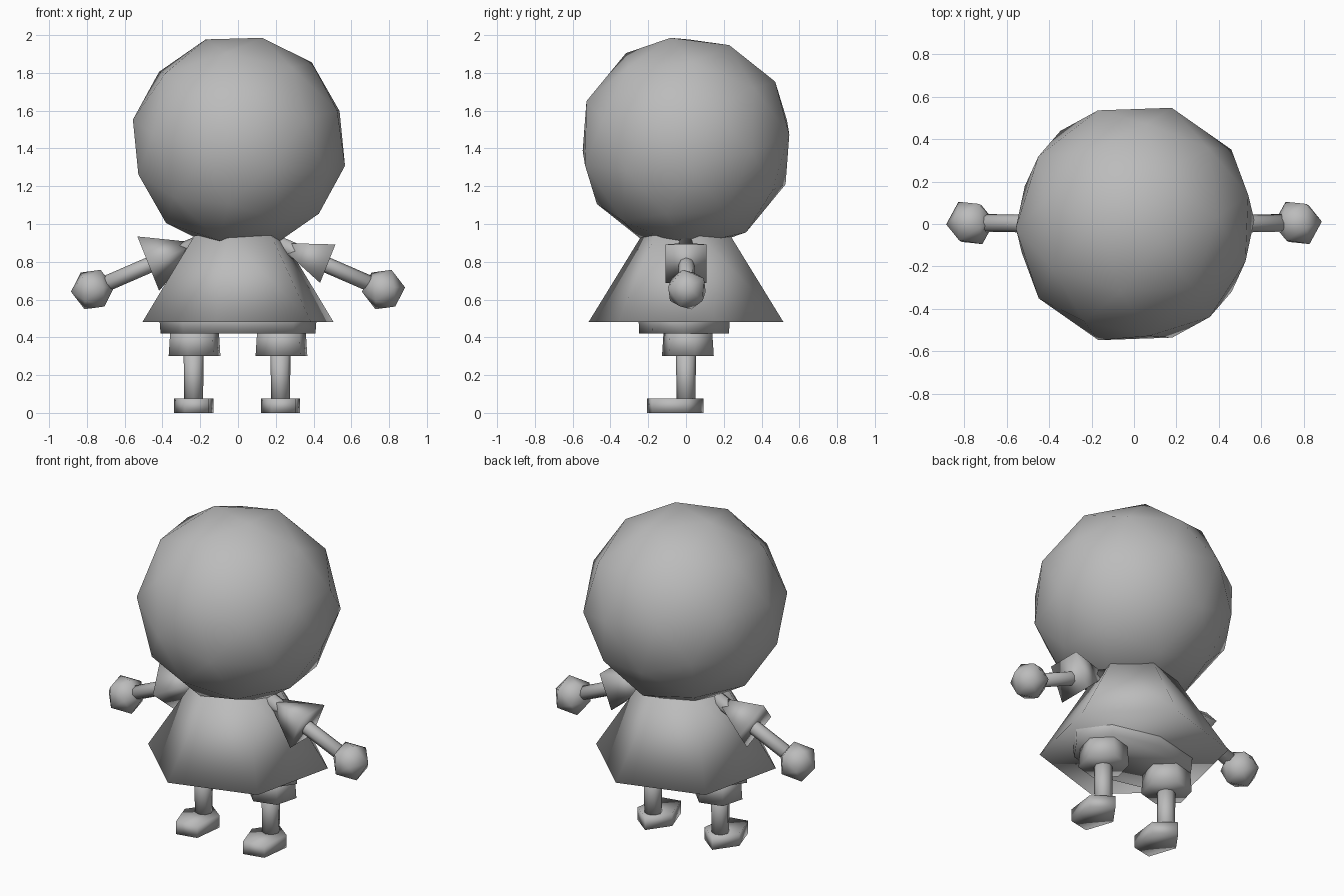
import bpy
import bmesh
from math import radians
from mathutils import Matrix, Vector

if "Cube" in bpy.data.objects:
    bpy.data.objects.remove(bpy.data.objects["Cube"], do_unlink=True)

GREY = (0.5, 0.5, 0.5, 1)
grey = bpy.data.materials.new("plain grey")
grey.use_nodes = True
grey.diffuse_color = GREY
grey.node_tree.nodes["Principled BSDF"].inputs["Base Color"].default_value = GREY


def finish(name, bm):
    """Turn a bmesh into a smooth grey object."""
    for face in bm.faces:
        face.smooth = True
    mesh = bpy.data.meshes.new(name)
    bm.to_mesh(mesh)
    bm.free()
    mesh.materials.append(grey)
    obj = bpy.data.objects.new(name, mesh)
    bpy.context.collection.objects.link(obj)
    return obj


def ball(name, centre, radius, detail, turn=(0, 0, 0)):
    bm = bmesh.new()
    bmesh.ops.create_icosphere(bm, subdivisions=detail, radius=radius)
    for angle, axis in zip(turn, "XYZ"):
        bm.transform(Matrix.Rotation(radians(angle), 4, axis))
    bm.transform(Matrix.Translation(centre))
    return finish(name, bm)


def taper(name, start, end, r_start, r_end, sides, turn=0, squash=(1, 1)):
    """Capped prism or cone running from start to end."""
    start, end = Vector(start), Vector(end)
    axis = end - start
    bm = bmesh.new()
    bmesh.ops.create_cone(bm, cap_ends=True, segments=sides, radius1=r_start,
                          radius2=r_end, depth=axis.length)
    # Put the first corner on local +x, then turn
    first = max(bm.verts, key=lambda v: v.co.xy.length).co
    bm.transform(Matrix.Rotation(radians(turn) - Vector((1, 0)).angle_signed(first.xy) * -1, 4, "Z"))
    bm.transform(Matrix.Diagonal((squash[0], squash[1], 1, 1)))
    # Aim local z along the axis, keeping local x in the xz plane for limbs
    z = axis.normalized()
    side = Vector((0, 1, 0))
    x = side.cross(z).normalized()
    aim = Matrix((x, z.cross(x), z)).transposed().to_4x4()
    bm.transform(Matrix.Translation((start + end) / 2) @ aim)
    return finish(name, bm)


# Head and body
ball("head", (0.005, 0, 1.43), 0.575, 2, (12, 9, 20))
taper("dress", (0, 0, 0.48), (0, 0, 0.94), 0.53, 0.24, 6, 17)
taper("hips", (0, -0.01, 0.42), (0, -0.01, 0.55), 0.41, 0.42, 8, 0, (1, 0.58))

# Arms and legs, with the sleeves turned differently on each side
for side, label, sleeve_turn in ((1, "left", 45), (-1, "right", 0)):
    shoulder = Vector((side * 0.2, 0, 0.9))
    cuff = Vector((side * 0.475, 0, 0.79))
    hand = Vector((side * 0.77, 0.005, 0.653))
    taper(label + "_sleeve", shoulder, cuff, 0.0, 0.155, 4, sleeve_turn)
    taper(label + "_arm", shoulder, hand, 0.042, 0.042, 8)
    ball(label + "_hand", hand, 0.115, 1, (15, 20, 10))

    x = side * 0.23
    taper(label + "_shorts", (x, 0.01, 0.3), (x, 0.01, 0.45), 0.142, 0.132, 6, 15)
    taper(label + "_leg", (x - 0.005, 0, 0.04), (x - 0.005, 0, 0.34), 0.05, 0.053, 8)
    taper(label + "_foot", (x, -0.065, 0), (x, -0.065, 0.076), 0.16, 0.16, 5, 26, (0.69, 1))
